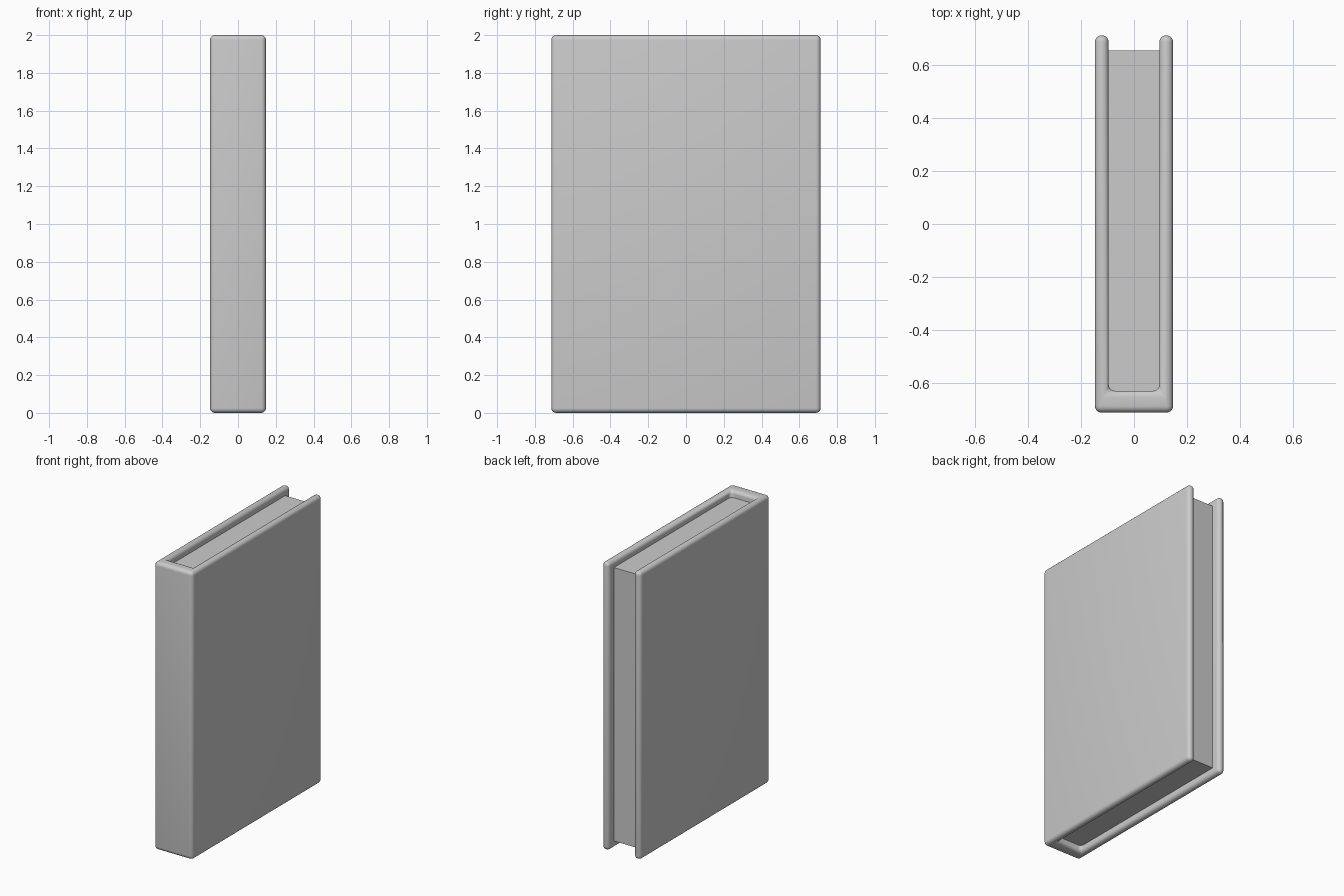
import bpy, bmesh

if "Cube" in bpy.data.objects:
    bpy.data.objects.remove(bpy.data.objects["Cube"])


def prism(name, outline, z0, z1):
    bm = bmesh.new()
    face = bm.faces.new([bm.verts.new((x, y, z0)) for x, y in outline])
    ext = bmesh.ops.extrude_face_region(bm, geom=[face])
    verts = [v for v in ext["geom"] if isinstance(v, bmesh.types.BMVert)]
    bmesh.ops.translate(bm, verts=verts, vec=(0, 0, z1 - z0))
    bmesh.ops.recalc_face_normals(bm, faces=bm.faces)
    mesh = bpy.data.meshes.new(name)
    bm.to_mesh(mesh)
    bm.free()
    obj = bpy.data.objects.new(name, mesh)
    bpy.context.collection.objects.link(obj)
    return obj


W, D = 0.148, 0.713      # half width and half depth of the cover
T, SPINE = 0.052, 0.082  # board and spine thickness
H = 2.0

# Hard cover: U-shaped outline with rounded edges
right = [(W, -D), (W, D), (W - T, D), (W - T, -D + SPINE)]
left = [(-x, y) for x, y in reversed(right)]
cover = prism("cover", right + left, 0, H)
bevel = cover.modifiers.new("rounded_edges", "BEVEL")
bevel.width = 0.0255
bevel.segments = 5
bevel.limit_method = "ANGLE"
bpy.context.view_layer.objects.active = cover
cover.select_set(True)
bpy.ops.object.modifier_apply(modifier=bevel.name)
bpy.ops.object.shade_smooth_by_angle(angle=0.6)

# Page block, recessed at the top, bottom and fore edge
px, y0, y1, inset = W - T + 0.003, -D + SPINE - 0.005, 0.655, 0.05
prism("pages", [(-px, y0), (px, y0), (px, y1), (-px, y1)], inset, H - inset)
